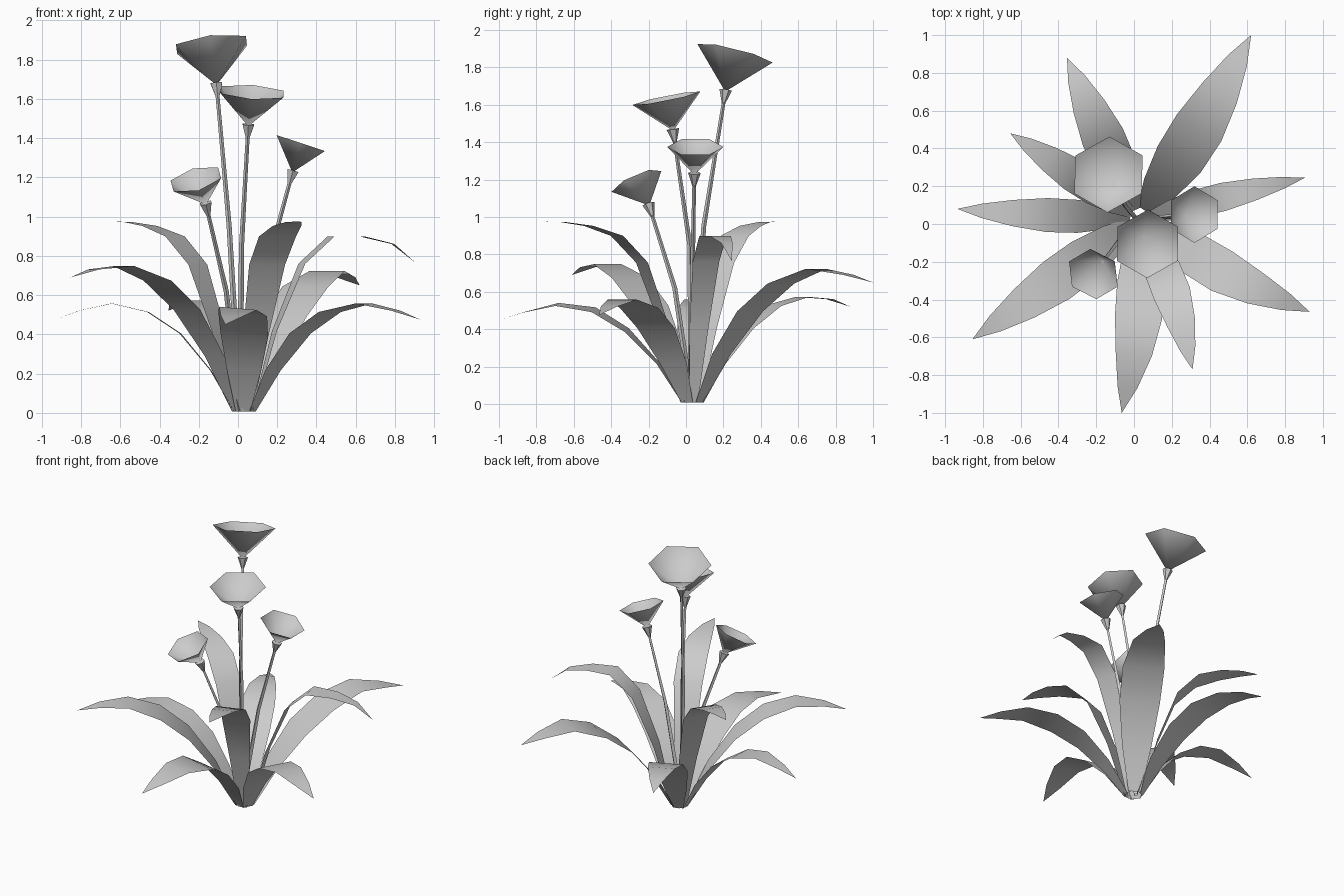
import bpy, bmesh, math
from mathutils import Vector

if "Cube" in bpy.data.objects:
    bpy.data.objects.remove(bpy.data.objects["Cube"])

grey = bpy.data.materials.new("plain_grey")
grey.diffuse_color = (0.6, 0.6, 0.6, 1)
grey.use_nodes = True
grey.node_tree.nodes["Principled BSDF"].inputs["Base Color"].default_value = grey.diffuse_color


def finish(name, bm, angle=60):
    mesh = bpy.data.meshes.new(name)
    bm.to_mesh(mesh)
    bm.free()
    mesh.materials.append(grey)
    ob = bpy.data.objects.new(name, mesh)
    bpy.context.collection.objects.link(ob)
    bpy.ops.object.select_all(action='DESELECT')
    bpy.context.view_layer.objects.active = ob
    ob.select_set(True)
    bpy.ops.object.shade_smooth_by_angle(angle=math.radians(angle))
    return ob


def ring(bm, centre, axis, radius, sides):
    """Ring of vertices square to the axis, with a corner towards +y."""
    v = (Vector((0, 1, 0)) - axis * axis.y).normalized()
    u = v.cross(axis)
    return [bm.verts.new(centre + radius * (u * math.sin(2 * math.pi * k / sides)
                                            + v * math.cos(2 * math.pi * k / sides)))
            for k in range(sides)]


def tube(bm, path, radii, sides):
    """Open rings skinned along a path."""
    rings = []
    for i, p in enumerate(path):
        d = (path[min(i + 1, len(path) - 1)] - path[max(i - 1, 0)]).normalized()
        rings.append(ring(bm, p, d, radii[i], sides))
    for a, b in zip(rings, rings[1:]):
        for k in range(sides):
            n = (k + 1) % sides
            bm.faces.new((a[n], a[k], b[k], b[n]))
    return rings


# Arching leaves: stations along the leaf, relative width and height at each
STATIONS = (0, .13, .3, .48, .68, .86, 1)
WIDTHS = (.3, .7, .97, 1, .77, .42, 0)
LOW = (.0, .21, .40, .51, .555, .52, .475)
DROOPING = (.0, .21, .39, .50, .53, .49, .45)
RAISED = (.0, .21, .40, .52, .57, .56, .52)
MIDDLE = (.0, .28, .52, .67, .745, .73, .69)
BROAD = (.0, .26, .49, .64, .72, .69, .65)
HIGH = (.0, .41, .755, .895, .895, .86, .765)
UPRIGHT = (.0, .40, .75, .895, .95, .972, .975)
CENTRE = Vector((.03, .03, 0))

LEAVES = [  # tip x, tip y, width, sideways bend, roll, arch
    (.62, 1.0, .275, -.02, 0, BROAD), (.905, .245, .15, .005, 0, HIGH),
    (.93, -.465, .235, -.035, 0, LOW), (.31, -.77, .20, .03, 0, UPRIGHT),
    (-.065, -1.0, .25, .042, -.1, DROOPING), (-.855, -.61, .24, .008, 0, MIDDLE),
    (-.935, .08, .18, .008, 0, LOW), (-.655, .48, .18, 0, 0, UPRIGHT),
    (-.355, .88, .23, 0, 0, RAISED)]


def leaf(index, tx, ty, width, bend, roll, arch):
    bm = bmesh.new()
    tip = Vector((tx, ty, 0))
    d = (tip - CENTRE).normalized()
    side = Vector((-d.y, d.x, 0))
    base = CENTRE + d * .05
    rows = []
    for t, w, z in zip(STATIONS, WIDTHS, arch):
        p = base.lerp(tip, t) + Vector((0, 0, z + .008 * (1 - t)))
        p += side * bend * math.sin(math.pi * t)
        half = (side + Vector((0, 0, roll * math.sin(math.pi * t)))) * width * w / 2
        offs = (half, -half) if w else (Vector(),)
        rows.append([bm.verts.new(p + o) for o in offs])
    for a, b in zip(rows, rows[1:]):
        bm.faces.new([a[0], a[1]] + b[::-1])
    finish(f"leaf_{index}", bm)


for i, spec in enumerate(LEAVES):
    leaf(i + 1, *spec)

# Flowers: rim centre, rim radius, cup base, facing, stem midpoint
FLOWERS = [
    ((-.135, .262, 1.875), .207, (-.11, .212, 1.68), (-.12, .25, 1), (-.045, .095, .95)),
    ((.072, -.105, 1.635), .185, (.053, -.07, 1.47), (.07, -.2, 1), (.018, .02, .85)),
    ((.32, .05, 1.375), .15, (.28, .045, 1.235), (.33, 0, 1), (.14, .035, .72)),
    ((-.215, -.265, 1.19), .145, (-.165, -.2, 1.07), (-.28, -.45, 1), (-.06, -.06, .62))]

for i, (rim, radius, cup, facing, mid) in enumerate(FLOWERS):
    rim, cup, mid = Vector(rim), Vector(cup), Vector(mid)
    axis = Vector(facing).normalized()
    # Six-sided open cup
    bm = bmesh.new()
    edge = ring(bm, rim, axis, radius, 6)
    apex = bm.verts.new(cup - axis * .01)
    for k in range(6):
        bm.faces.new((apex, edge[k], edge[(k + 1) % 6]))
    finish(f"flower_cup_{i + 1}", bm, 180)

    # Small flared collar below the cup
    root = Vector((.01, .03, .02))
    top_dir = (cup - mid).normalized()
    neck = cup - top_dir * .075
    bm = bmesh.new()
    rings = tube(bm, [neck, cup], [.009, .034], 6)
    bm.faces.new(rings[1])
    finish(f"flower_collar_{i + 1}", bm, 40)

    # Thin bent stem
    bm = bmesh.new()
    tube(bm, [root, mid, mid.lerp(neck, .5), neck + top_dir * .01],
         [.016, .013, .011, .010], 4)
    finish(f"stem_{i + 1}", bm, 40)
